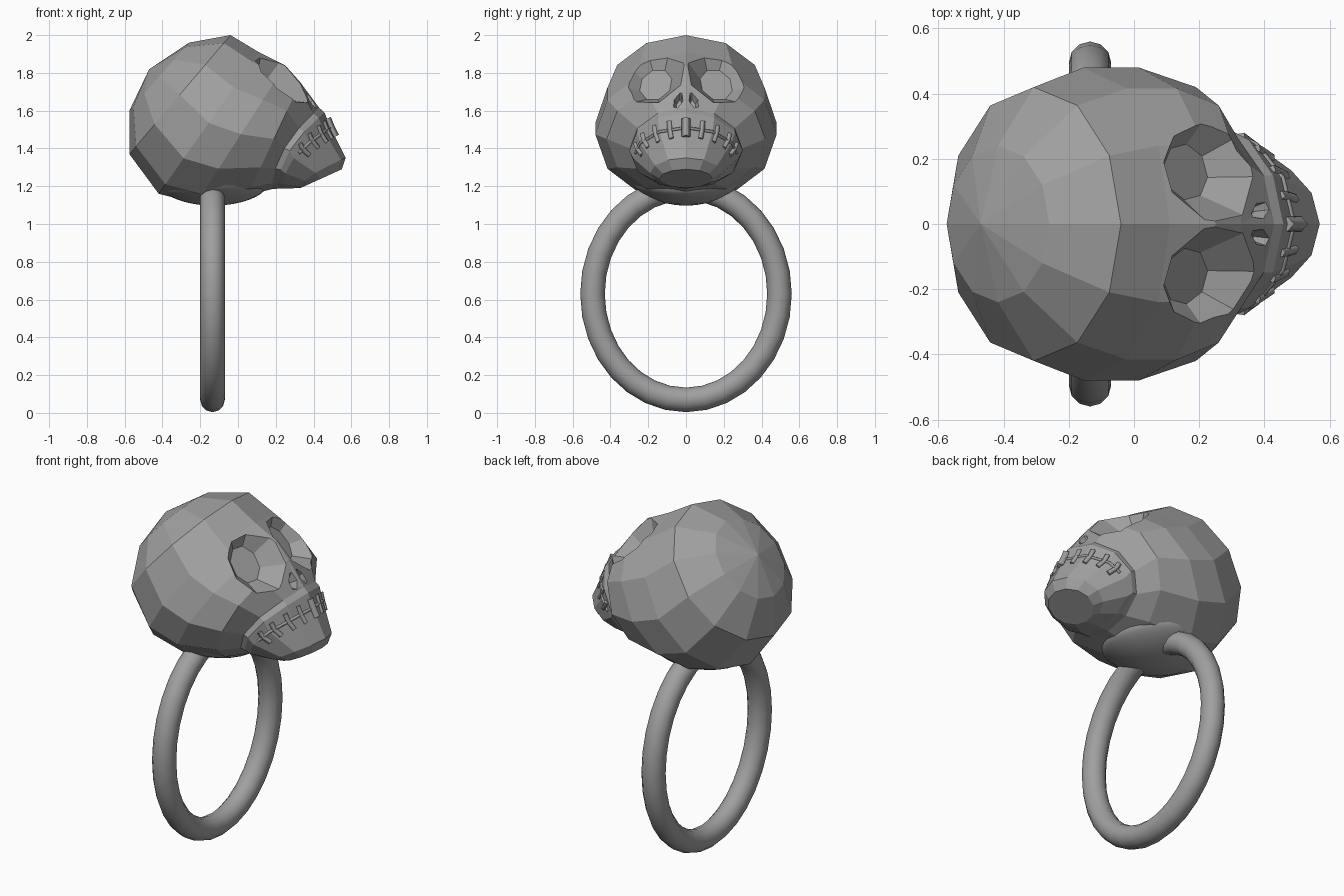
import bpy, bmesh
from math import sin, cos, pi, radians, atan2
from mathutils import Vector, Matrix

if "Cube" in bpy.data.objects:
    bpy.data.objects.remove(bpy.data.objects["Cube"])

SEG = 12
# skull sections, back to chin: top x, top z, bottom x, bottom z, half width, side sweep-back
RINGS = [
    (-.26, 1.96, -.575, 1.60, .24, 0),
    (-.04, 2.00, -.575, 1.37, .42, 0),
    (.11, 1.91, -.42, 1.16, .48, 0),
    (.25, 1.84, -.22, 1.11, .48, 0),
    (.33, 1.75, .05, 1.15, .42, 0),
    (.43, 1.615, .18, 1.185, .297, .06),
    (.458, 1.59, .21, 1.187, .300, .06),  # upper lip step
    (.49, 1.51, .24, 1.187, .28, .07),    # mouth line
    (.57, 1.35, .31, 1.19, .19, .03),
    (.55, 1.29, .33, 1.19, .14, 0),       # chin disc
]

metal = bpy.data.materials.new("dark_metal")
metal.diffuse_color = (.35, .35, .35, 1)
metal.use_nodes = True
metal.node_tree.nodes["Principled BSDF"].inputs["Base Color"].default_value = metal.diffuse_color


def vert(r, k):
    tx, tz, bx, bz, w, s = r
    a = 2 * pi * k / SEG
    c, d = cos(a), sin(a)
    return Vector(((tx + bx) / 2 + c * (tx - bx) / 2 - s * d * d, w * d,
                   (tz + bz) / 2 + c * (tz - bz) / 2))


def on_ring(r, deg):
    """Point on the faceted outline of a section."""
    k = deg / (360 / SEG)
    i = int(k // 1)
    return vert(r, i).lerp(vert(r, i + 1), k - i)


def to_object(name, bm):
    bmesh.ops.recalc_face_normals(bm, faces=bm.faces)
    me = bpy.data.meshes.new(name)
    bm.to_mesh(me)
    bm.free()
    me.materials.append(metal)
    ob = bpy.data.objects.new(name, me)
    bpy.context.collection.objects.link(ob)
    return ob


# skull: loft of the tilted sections
bm = bmesh.new()
rows = [[bm.verts.new(vert(r, k)) for k in range(SEG)] for r in RINGS]
pole = bm.verts.new((-.47, 0, 1.82))
for k in range(SEG):
    j = (k + 1) % SEG
    bm.faces.new((pole, rows[0][k], rows[0][j]))
    for a, b in zip(rows, rows[1:]):
        bm.faces.new((a[k], b[k], b[j], a[j]))
bm.faces.new(rows[-1])
skull = to_object("skull", bm)


def pocket(name, side, centre, normal, sides, r_floor, r_rim, depth, over, width, height, roll, taper):
    """Tapered cutter sunk into the skull; one per side."""
    slope = (r_rim - r_floor) / depth
    bm = bmesh.new()
    bmesh.ops.create_cone(bm, cap_ends=True, segments=sides, radius1=r_floor,
                          radius2=r_rim + slope * over, depth=depth + over)
    bmesh.ops.rotate(bm, verts=bm.verts, matrix=Matrix.Rotation(pi / sides, 3, 'Z'))
    for v in bm.verts:
        v.co.x *= width * (taper if v.co.y > .01 else 1)
        v.co.y *= height
        v.co.z += (over - depth) / 2
    n = Vector((normal[0], normal[1] * side, normal[2]))
    m = (Matrix.Translation((centre[0], centre[1] * side, centre[2]))
         @ n.to_track_quat('Z', 'Y').to_matrix().to_4x4() @ Matrix.Rotation(roll * side, 4, 'Z'))
    bm.transform(m)
    cut = to_object(name, bm)
    cut.hide_render = True
    cut.hide_viewport = True
    mod = skull.modifiers.new(name, 'BOOLEAN')
    mod.operation = 'DIFFERENCE'
    mod.solver = 'EXACT'
    mod.object = cut


# eye sockets and nostrils
for s, tag in ((1, "left"), (-1, "right")):
    pocket("eye_cutter_" + tag, s, (.222, .177, 1.79), (.75, .2, .62), 8,
           .095, .18, .085, .04, .93, 1.12, 0, 1)
    pocket("nostril_cutter_" + tag, s, (.394, .042, 1.66), (.83, .1, .55), 6,
           .016, .033, .05, .03, .85, 1.8, radians(14), .5)

# stitched mouth: thread with crossing stitches
lip, mouth, jaw = RINGS[6], RINGS[7], RINGS[8]
cu = bpy.data.curves.new("mouth_stitches", 'CURVE')
cu.dimensions = '3D'
cu.bevel_depth = .015
cu.bevel_resolution = 0
cu.use_fill_caps = True
cu.materials.append(metal)


def strand(points, radius):
    sp = cu.splines.new('POLY')
    sp.points.add(len(points) - 1)
    for p, co in zip(sp.points, points):
        p.co = (*co, 1)
        p.radius = radius


for deg in range(-72, 73, 18):
    m = on_ring(mouth, deg)
    strand([m.lerp(on_ring(lip, deg), .6), m, m.lerp(on_ring(jaw, deg), .3)], 1.5 if deg == 0 else 1)
strand([on_ring(mouth, d) for d in (-80, -60, -30, 0, 30, 60, 80)], .6)
bpy.context.collection.objects.link(bpy.data.objects.new("mouth_stitches", cu))

# finger band: torus stretched in height with constant thickness
bpy.ops.mesh.primitive_torus_add(major_segments=32, minor_segments=12,
                                 major_radius=.495, minor_radius=.065)
band = bpy.context.object
band.name = "finger_band"
band.data.materials.append(metal)
for v in band.data.vertices:
    x, y, z = v.co
    v.co = (z - .135, x, y + .63 + .066 * sin(atan2(y, x)))
bpy.ops.object.shade_smooth_by_angle(angle=radians(40))

# saddle joining band and skull: flattened ellipsoid curled up at the rim
bpy.ops.mesh.primitive_uv_sphere_add(segments=32, ring_count=16, radius=1)
seat = bpy.context.object
seat.name = "saddle"
seat.data.materials.append(metal)
for v in seat.data.vertices:
    x, y, z = v.co.x * .27, v.co.y * .285, v.co.z * .06
    v.co = (x - .13, y, 1.157 + z + .75 * y * y + .4 * x * x)
bpy.ops.object.shade_smooth_by_angle(angle=radians(40))
